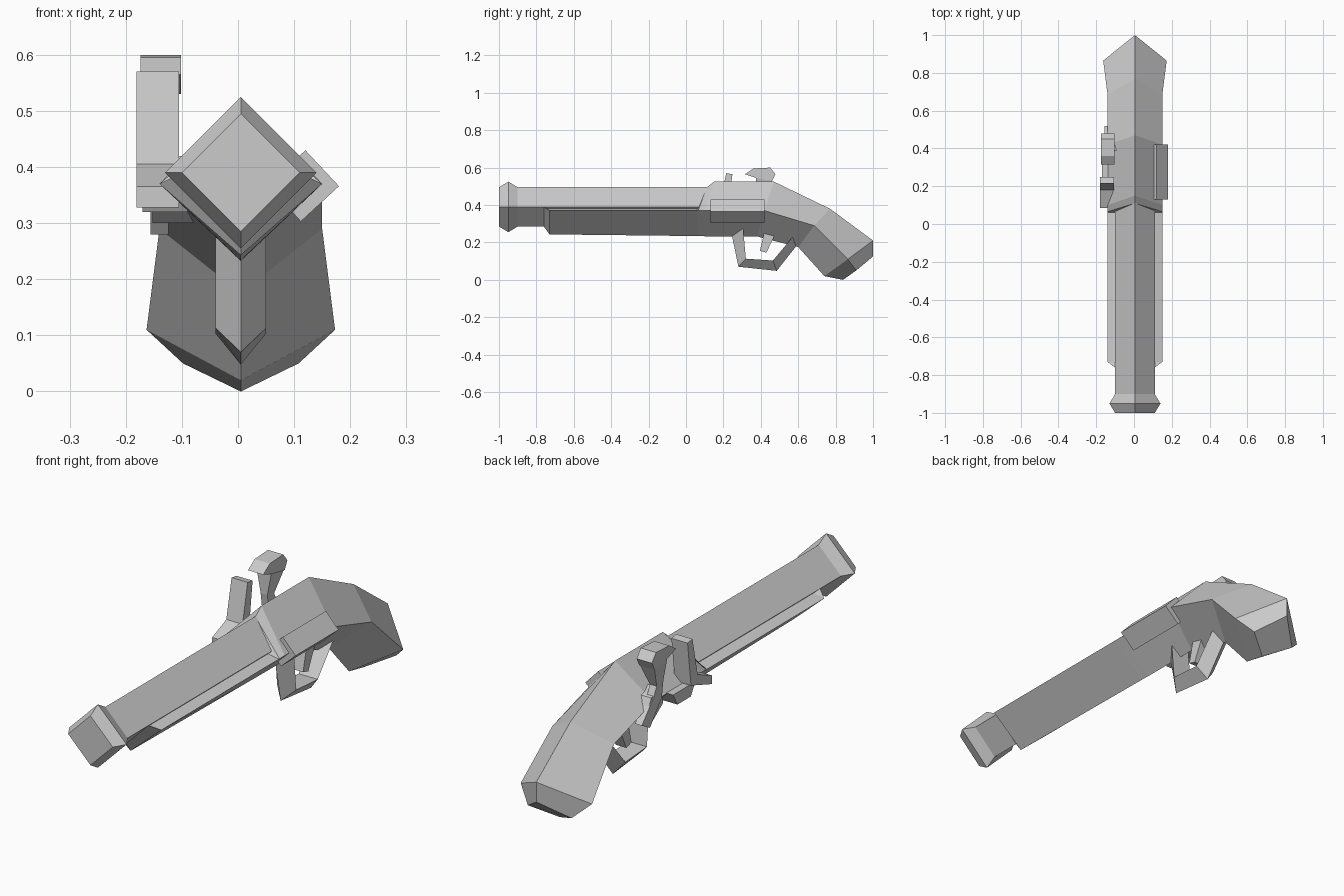
import bpy, bmesh

CX = 0.005   # centre line of barrel and stock
LX = -0.14   # centre line of the lock parts on the left side


def loft(name, rings):
    """Skin a list of equal-length point rings and cap both ends."""
    bm = bmesh.new()
    loops = [[bm.verts.new(p) for p in ring] for ring in rings]
    n = len(loops[0])
    for a, b in zip(loops, loops[1:]):
        for i in range(n):
            j = (i + 1) % n
            bm.faces.new((a[i], a[j], b[j], b[i]))
    bm.faces.new(loops[0])
    bm.faces.new(loops[-1][::-1])
    bmesh.ops.recalc_face_normals(bm, faces=bm.faces)
    mesh = bpy.data.meshes.new(name)
    bm.to_mesh(mesh)
    bm.free()
    ob = bpy.data.objects.new(name, mesh)
    bpy.context.collection.objects.link(ob)
    return ob


def diamond(top, side, bottom, half):
    """Four-sided section; each of top, side, bottom is (y, z)."""
    return [(CX, *top), (CX + half, *side), (CX, *bottom), (CX - half, *side)]


def straight(y, z, half):
    return diamond((y, z + half), (y, z), (y, z - half), half)


def slab(name, profile, x0, x1):
    """Extrude a (y, z) profile across x."""
    return loft(name, [[(x, y, z) for y, z in profile] for x in (x0, x1)])


def bar(front, back, x0, x1):
    """Flat rectangular section between a front and a back (y, z) point."""
    return [(x0, *front), (x1, *front), (x1, *back), (x0, *back)]


# Barrel with flared muzzle ring
loft("barrel", [straight(y, 0.39, h) for y, h in
                ((-1, 0.105), (-0.95, 0.135), (-0.9, 0.105), (0.2, 0.105))])

# Stock: fore-end, breech, grip and butt
loft("stock", [
    diamond((-0.76, 0.40), (-0.76, 0.39), (-0.76, 0.285), 0.105),
    diamond((-0.73, 0.40), (-0.73, 0.37), (-0.73, 0.243), 0.145),
    diamond((0.06, 0.40), (0.06, 0.37), (0.06, 0.234), 0.145),
    diamond((0.11, 0.493), (0.065, 0.37), (0.07, 0.234), 0.145),
    diamond((0.15, 0.525), (0.10, 0.37), (0.10, 0.233), 0.145),
    diamond((0.47, 0.525), (0.42, 0.37), (0.38, 0.232), 0.145),
    diamond((0.77, 0.38), (0.685, 0.29), (0.60, 0.175), 0.145),
    diamond((1.0, 0.21), (0.865, 0.11), (0.74, 0.02), 0.168),
    diamond((1.0, 0.125), (0.91, 0.05), (0.84, 0.0), 0.103),
])

# Side plate on the right
loft("side_plate", [[(x, y, z) for x, z in
                     ((0.12, 0.43), (0.18, 0.366), (0.112, 0.303), (0.055, 0.366))]
                    for y in (0.13, 0.42)])

# Trigger guard: triangular section with its ridge outward
guard = (((0.245, 0.24), (0.305, 0.28)), ((0.28, 0.07), (0.32, 0.113)),
         ((0.485, 0.048), (0.465, 0.103)), ((0.605, 0.20), (0.575, 0.235)))
loft("trigger_guard", [[(CX, *o), (CX + 0.045, *i), (CX - 0.045, *i)] for o, i in guard])

# Trigger
slab("trigger", ((0.42, 0.26), (0.395, 0.155), (0.43, 0.145), (0.475, 0.24)),
     CX - 0.025, CX + 0.025)

# Hammer: wide jaw, thin neck, tail at the bottom
slab("hammer_head", ((0.315, 0.565), (0.36, 0.595), (0.45, 0.6), (0.478, 0.565),
                     (0.46, 0.53), (0.375, 0.545)), LX - 0.034, LX + 0.038)
loft("hammer_neck", [bar(f, b, LX - w, LX + w) for f, b, w in (
    ((0.375, 0.545), (0.46, 0.53), 0.034),
    ((0.375, 0.45), (0.42, 0.44), 0.016),
    ((0.385, 0.38), (0.44, 0.40), 0.016),
    ((0.465, 0.28), (0.52, 0.31), 0.016))])
slab("hammer_pivot", ((0.37, 0.35), (0.39, 0.42), (0.45, 0.40), (0.50, 0.31), (0.44, 0.30)),
     LX - 0.012, -0.08)

# Striking plate with forward foot
slab("striking_plate", ((0.085, 0.365), (0.18, 0.405), (0.215, 0.57), (0.248, 0.565),
                        (0.225, 0.375), (0.085, 0.328)), -0.181, -0.105)

# Priming pan
loft("priming_pan", [
    bar((0.18, 0.372), (0.33, 0.372), -0.17, -0.09),
    bar((0.21, 0.32), (0.30, 0.32), -0.17, -0.09)])
